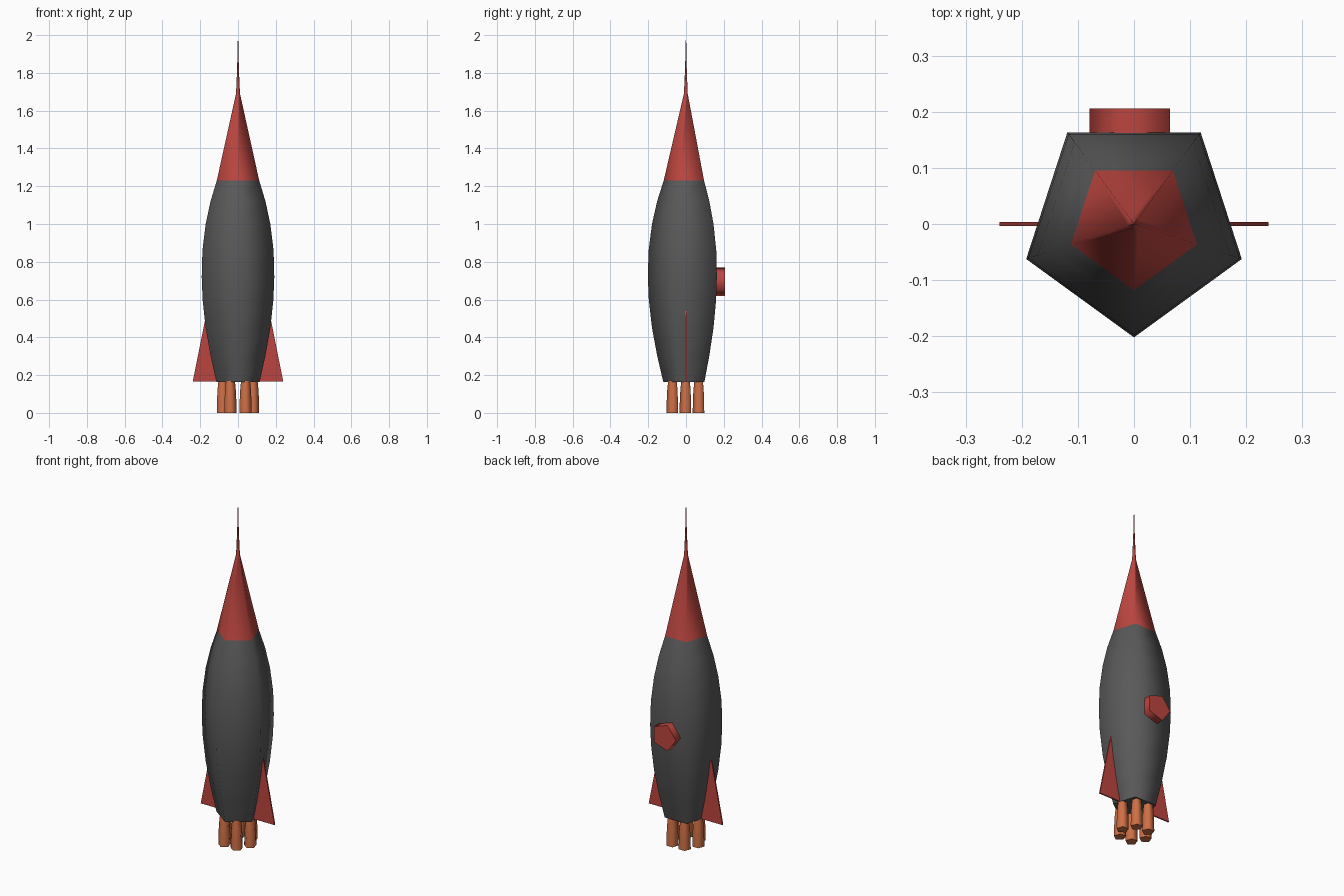
import bpy, math
from mathutils import Matrix, Vector

if "Cube" in bpy.data.objects:
    bpy.data.objects.remove(bpy.data.objects["Cube"])


def material(name, rgb):
    m = bpy.data.materials.new(name)
    m.diffuse_color = (*rgb, 1)
    m.use_nodes = True
    m.node_tree.nodes["Principled BSDF"].inputs["Base Color"].default_value = m.diffuse_color
    return m


RED = material("red", (0.50, 0.06, 0.05))
ORANGE = material("orange", (0.62, 0.16, 0.06))
GREY = material("dark_grey", (0.10, 0.10, 0.10))


def make(name, verts, faces, mat, smooth=None):
    me = bpy.data.meshes.new(name)
    me.from_pydata([tuple(v) for v in verts], [], faces)
    me.update()
    me.materials.append(mat)
    ob = bpy.data.objects.new(name, me)
    bpy.context.collection.objects.link(ob)
    if smooth:
        bpy.ops.object.select_all(action='DESELECT')
        ob.select_set(True)
        bpy.context.view_layer.objects.active = ob
        bpy.ops.object.shade_smooth_by_angle(angle=math.radians(smooth))
    return ob


def pentagon_lathe(name, profile, mat, matrix=Matrix(), smooth=75):
    """Five-sided lathe of (radius, z) points, a corner facing -y, capped at both ends."""
    n, verts, faces = 5, [], []
    for r, z in profile:
        for i in range(n):
            a = -math.pi / 2 + i * math.tau / n
            verts.append(matrix @ Vector((r * math.cos(a), r * math.sin(a), z)))
    for k in range(len(profile) - 1):
        for i in range(n):
            j = (i + 1) % n
            faces.append((k * n + i, k * n + j, k * n + n + j, k * n + n + i))
    faces.append(tuple(reversed(range(n))))
    last = (len(profile) - 1) * n
    faces.append(tuple(range(last, last + n)))
    return make(name, verts, faces, mat, smooth)


# Bulging hull
pentagon_lathe("hull", [(0.120, 0.163), (0.152, 0.30), (0.180, 0.45), (0.197, 0.60),
                        (0.202, 0.72), (0.198, 0.86), (0.180, 1.00), (0.153, 1.12),
                        (0.118, 1.23)], GREY)

# Nose cone drawn out into a thin spike
pentagon_lathe("nose_cone", [(0.118, 1.23), (0.011, 1.69), (0.005, 1.82), (0.0006, 2.0)], RED)

# Round port on the back, a corner pointing to -x
turn = Matrix.Translation((0, 0, 0.695)) @ Matrix.Rotation(-math.pi / 2, 4, 'X') \
    @ Matrix.Rotation(-math.pi / 2, 4, 'Z')
pentagon_lathe("port", [(0.079, 0.12), (0.079, 0.206)], RED, turn)

# Ring of six engine nozzles
for i in range(6):
    a = i * math.tau / 6
    place = Matrix.Translation((0.08 * math.cos(a), 0.08 * math.sin(a), 0))
    pentagon_lathe(f"nozzle_{i + 1}", [(0.034, 0), (0.033, 0.06), (0.030, 0.12), (0.025, 0.17)],
                   ORANGE, place)

# Two thin triangular side fins
outline = [(0.09, 0.165), (0.24, 0.165), (0.165, 0.54)]
for side, s in (("right", 1), ("left", -1)):
    verts = [(s * x, -0.004 * s, z) for x, z in outline] + [(s * x, 0.004 * s, z) for x, z in outline]
    make(f"{side}_fin", verts, [(0, 1, 2), (5, 4, 3), (0, 3, 4, 1), (1, 4, 5, 2), (2, 5, 3, 0)], RED)
